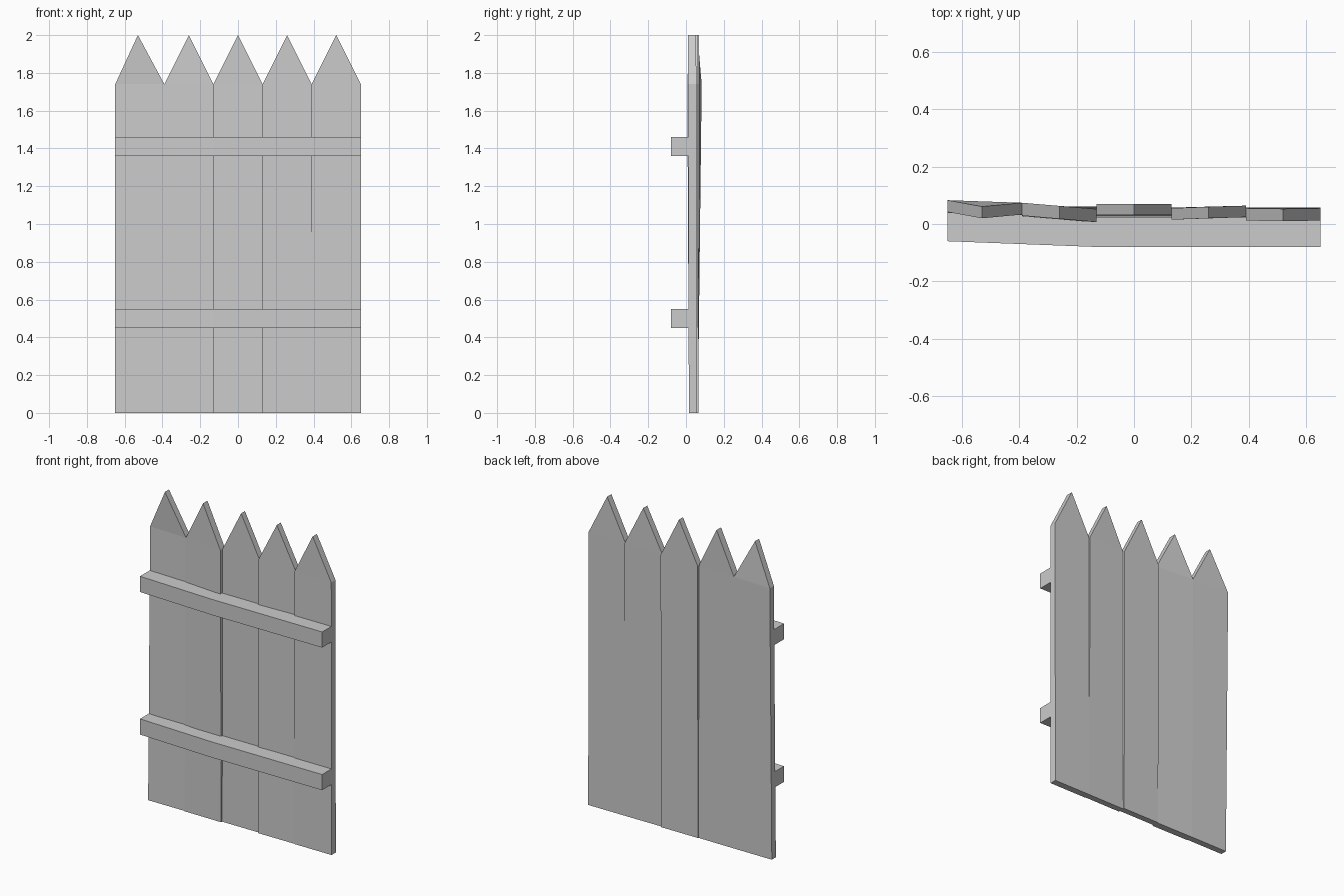
import bpy, bmesh

if "Cube" in bpy.data.objects:
    bpy.data.objects.remove(bpy.data.objects["Cube"])


def extruded(name, outline, depth):
    """Solid made by sweeping a 3D outline along +y."""
    bm = bmesh.new()
    front = [bm.verts.new(p) for p in outline]
    back = [bm.verts.new((x, y + depth, z)) for x, y, z in outline]
    n = len(front)
    for i in range(n):
        j = (i + 1) % n
        bm.faces.new((front[i], front[j], back[j], back[i]))
    # front and back faces; pointed boards get a crease at the shoulders
    for side in (front, back):
        if n == 5:
            bm.faces.new(side[:3] + side[4:])
            bm.faces.new(side[2:])
        else:
            bm.faces.new(side)
    bmesh.ops.recalc_face_normals(bm, faces=bm.faces)
    mesh = bpy.data.meshes.new(name)
    bm.to_mesh(mesh)
    bm.free()
    obj = bpy.data.objects.new(name, mesh)
    bpy.context.collection.objects.link(obj)
    return obj


def plank(i, tip_x, base, left, right, tip, depth):
    """Pointed board: front-face y at base, both shoulders and tip."""
    x0, x1 = -0.65 + 0.26 * i, -0.39 + 0.26 * i
    pts = [(x0, base[0], 0), (x1, base[1], 0), (x1, right, 1.74),
           (tip_x, tip, 2), (x0, left, 1.74)]
    # order so that the shoulders are shared by the body and the point
    pts = [pts[0], pts[1], pts[2], pts[3], pts[4]]
    return extruded(f"plank_{i + 1}", pts, depth)


# Slightly warped pointed boards
boards = [
    (-0.53, (0.022, 0.022), 0.042, 0.033, 0.020, 0.041),
    (-0.26, (0.018, 0.016), 0.029, 0.007, 0.018, 0.045),
    (0.00, (0.026, 0.026), 0.031, 0.031, 0.031, 0.039),
    (0.26, (0.017, 0.018), 0.015, 0.024, 0.020, 0.040),
    (0.52, (0.015, 0.015), 0.012, 0.012, 0.010, 0.043),
]
for i, b in enumerate(boards):
    plank(i, *b)

# Cross rails, bent back towards the left end
for name, z in (("lower_rail", 0.45), ("upper_rail", 1.36)):
    path = [(-0.65, -0.06), (-0.13, -0.08), (0.65, -0.08)]
    bm = bmesh.new()
    rings = []
    for x, y in path:
        rings.append([bm.verts.new((x, y + dy, z + dz))
                      for dy, dz in ((0, 0), (0.105, 0), (0.105, 0.1), (0, 0.1))])
    for a, b in zip(rings, rings[1:]):
        for k in range(4):
            m = (k + 1) % 4
            bm.faces.new((a[k], a[m], b[m], b[k]))
    bm.faces.new(rings[0])
    bm.faces.new(rings[-1])
    bmesh.ops.recalc_face_normals(bm, faces=bm.faces)
    mesh = bpy.data.meshes.new(name)
    bm.to_mesh(mesh)
    bm.free()
    bpy.context.collection.objects.link(bpy.data.objects.new(name, mesh))
